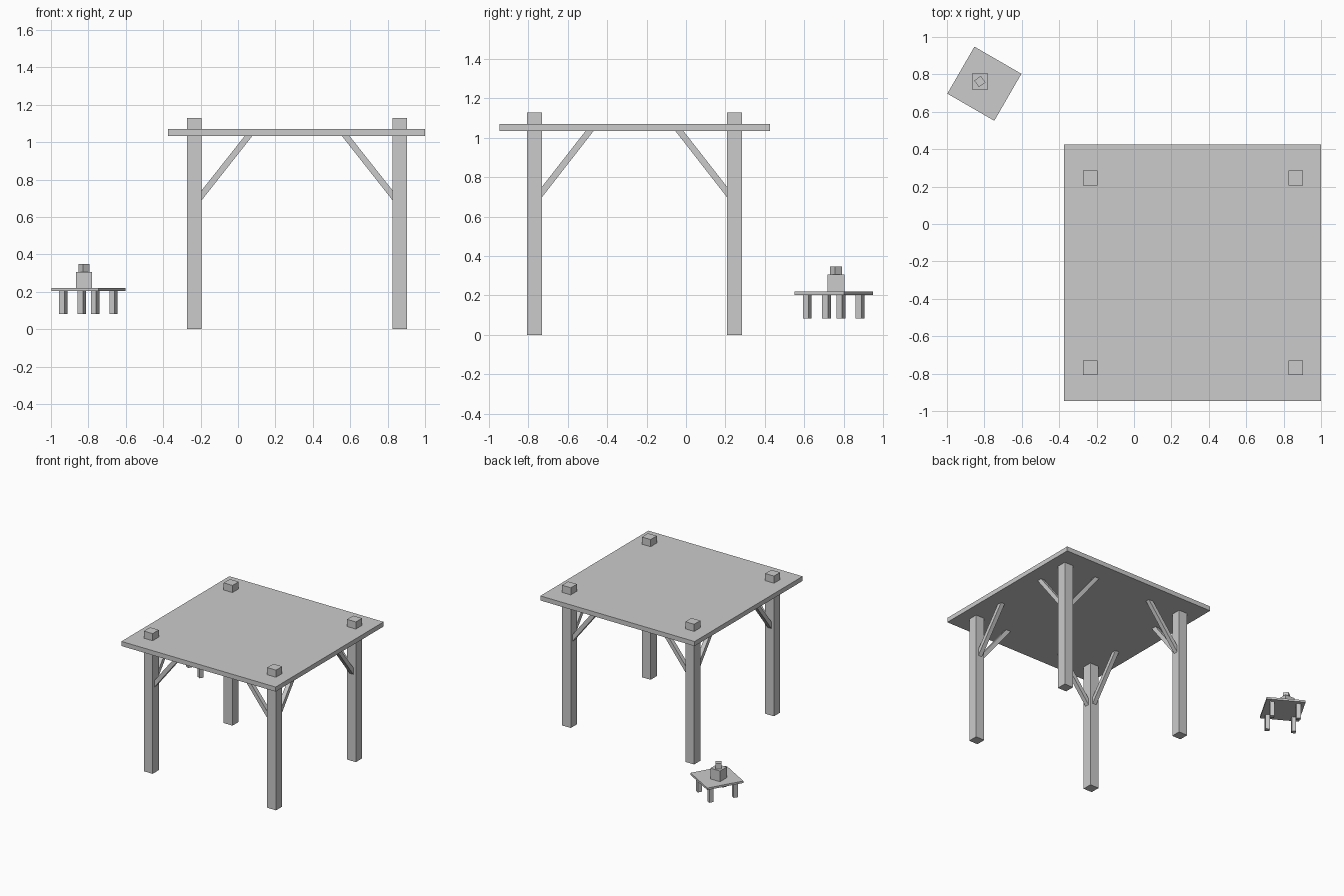
import bpy, bmesh
from math import radians, sin, cos
from mathutils import Vector, Matrix

if "Cube" in bpy.data.objects:
    bpy.data.objects.remove(bpy.data.objects["Cube"])


def box(name, center, size, rot=0.0):
    """Box with a turn about z, in degrees."""
    bm = bmesh.new()
    bmesh.ops.create_cube(bm, size=1.0)
    bmesh.ops.scale(bm, vec=size, verts=bm.verts)
    return finish(bm, name, Matrix.Translation(center) @ Matrix.Rotation(radians(rot), 4, 'Z'))


def finish(bm, name, matrix):
    bmesh.ops.recalc_face_normals(bm, faces=bm.faces)
    mesh = bpy.data.meshes.new(name)
    bm.to_mesh(mesh)
    bm.free()
    ob = bpy.data.objects.new(name, mesh)
    ob.matrix_world = matrix
    bpy.context.collection.objects.link(ob)
    return ob


def brace(name, post, along, reach, z_low, z_top, half=0.017):
    """Slanted strut from a post's inner face up to the roof underside."""
    side = Vector((-along.y, along.x, 0))
    start = post + along * POST / 2
    drop, run = 0.053, 0.041
    profile = [(-0.01, z_low - 0.013), (reach, z_top),
               (reach - run, z_top), (-0.01, z_low + drop - 0.013)]
    bm = bmesh.new()
    verts = [bm.verts.new(start + along * u + side * half + Vector((0, 0, z)))
             for u, z in profile]
    face = bm.faces.new(verts)
    ext = bmesh.ops.extrude_face_region(bm, geom=[face])
    moved = [g for g in ext['geom'] if isinstance(g, bmesh.types.BMVert)]
    bmesh.ops.translate(bm, vec=side * -2 * half, verts=moved)
    return finish(bm, name, Matrix.Identity(4))


# Large shelter: roof slab
POST = 0.078
box("roof", (0.312, -0.261, 1.052), (1.373, 1.373, 0.037))

# Posts poking through the roof, each with two braces
for xn, x, dx in (("left", -0.233, 1), ("right", 0.865, -1)):
    for yn, y, dy in (("front", -0.769, 1), ("back", 0.246, -1)):
        tag = f"{yn}_{xn}"
        box(f"{tag}_post", (x, y, 0.564), (POST, POST, 1.128))
        base = Vector((x, y, 0))
        brace(f"{tag}_brace_x", base, Vector((dx, 0, 0)), 0.273, 0.69, 1.036)
        brace(f"{tag}_brace_y", base, Vector((0, dy, 0)), 0.262, 0.70, 1.036)

# Small turned table
cx, cy, turn = -0.80, 0.75, -30
box("small_table_top", (cx, cy, 0.211), (0.29, 0.29, 0.016), turn)
for i in range(4):
    a = radians(turn + 45 + 90 * i)
    box(f"small_table_leg_{i + 1}",
        (cx + 0.139 * cos(a), cy + 0.139 * sin(a), 0.143),
        (0.033, 0.033, 0.122), turn)

# Two stacked blocks on the small table
box("large_block", (-0.824, 0.762, 0.262), (0.086, 0.086, 0.086))
box("small_block", (-0.824, 0.762, 0.326), (0.043, 0.043, 0.043), 36)
